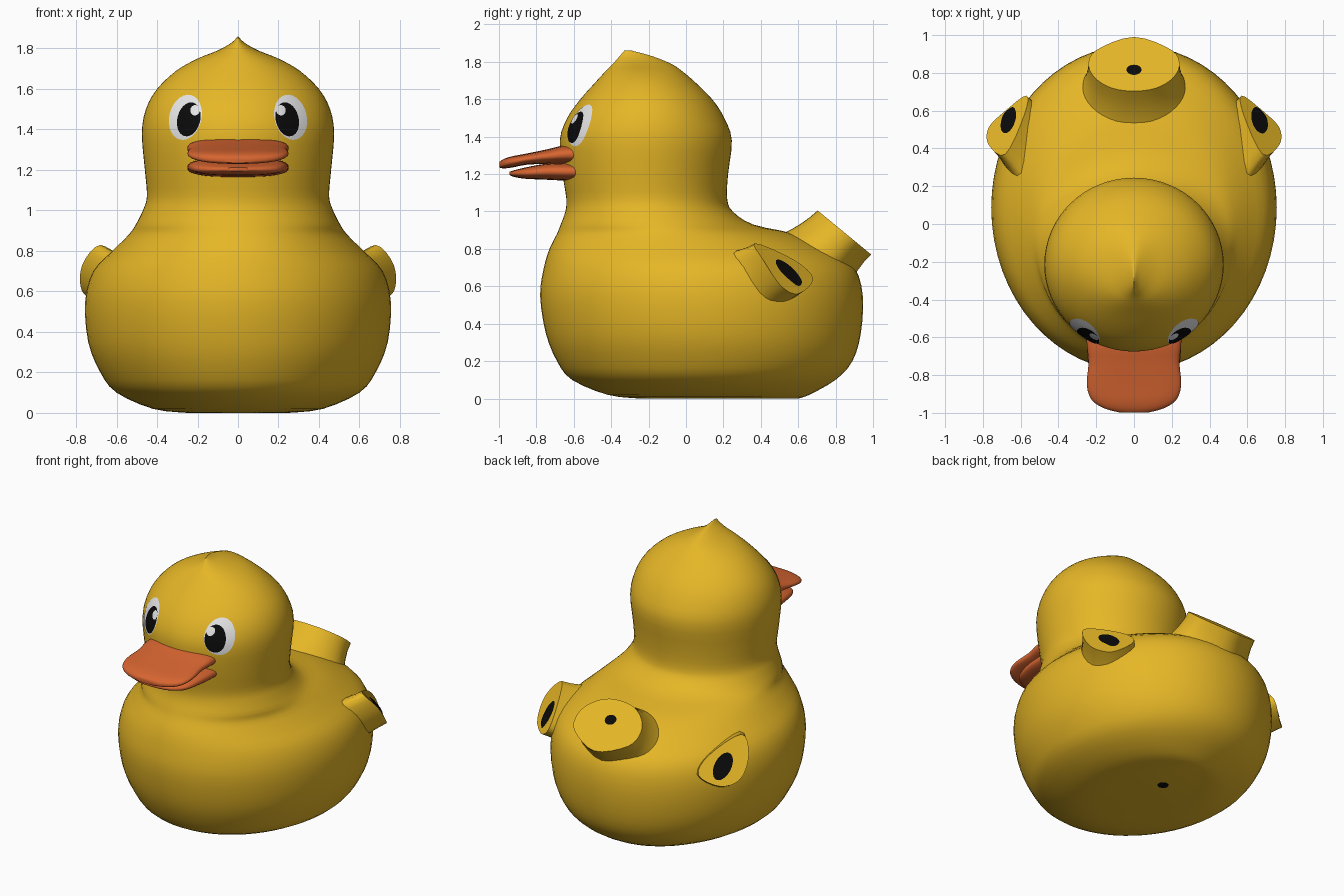
import bpy
import bmesh
from math import cos, sin, pi, radians
from mathutils import Vector
from mathutils.bvhtree import BVHTree

if "Cube" in bpy.data.objects:
    bpy.data.objects.remove(bpy.data.objects["Cube"], do_unlink=True)


def material(name, colour):
    mat = bpy.data.materials.new(name)
    mat.use_nodes = True
    mat.diffuse_color = (*colour, 1)
    mat.node_tree.nodes["Principled BSDF"].inputs["Base Color"].default_value = (*colour, 1)
    return mat


YELLOW = material("duck yellow", (0.79, 0.47, 0.02))
ORANGE = material("bill orange", (0.68, 0.13, 0.03))
WHITE = material("eye white", (0.82, 0.82, 0.82))
BLACK = material("black", (0.003, 0.003, 0.003))


def add_object(name, verts, faces, mat, angle, facing=None):
    mesh = bpy.data.meshes.new(name)
    mesh.from_pydata([tuple(v) for v in verts], [], faces)
    bm = bmesh.new()
    bm.from_mesh(mesh)
    bmesh.ops.recalc_face_normals(bm, faces=bm.faces)
    if facing and sum(f.normal.dot(facing) for f in bm.faces) < 0:
        bmesh.ops.reverse_faces(bm, faces=bm.faces)
    bm.to_mesh(mesh)
    bm.free()
    mesh.materials.append(mat)
    obj = bpy.data.objects.new(name, mesh)
    bpy.context.collection.objects.link(obj)
    bpy.ops.object.select_all(action="DESELECT")
    obj.select_set(True)
    bpy.context.view_layer.objects.active = obj
    bpy.ops.object.shade_smooth_by_angle(angle=radians(angle))
    return obj


def spline(points, steps, closed=False):
    """Catmull-Rom curve through points of any dimension."""
    pts = [Vector(p) for p in points]
    n = len(pts)
    pick = (lambda i: pts[i % n]) if closed else (lambda i: pts[max(0, min(n - 1, i))])
    out = []
    for i in range(n if closed else n - 1):
        a, b, c, d = (pick(i + k) for k in (-1, 0, 1, 2))
        for s in range(steps):
            t = s / steps
            out.append((b * 2 + (c - a) * t + (a * 2 - b * 5 + c * 4 - d) * t ** 2
                        + (b * 3 - a - c * 3 + d) * t ** 3) / 2)
    return out if closed else out + [pts[-1]]


def loft(name, rings, mat, angle):
    n = len(rings[0])
    faces = [tuple(range(n)), tuple(range(len(rings) * n - n, len(rings) * n))]
    for r in range(len(rings) - 1):
        for i in range(n):
            j = (i + 1) % n
            faces.append((r * n + i, r * n + j, r * n + n + j, r * n + n + i))
    return add_object(name, [p for ring in rings for p in ring], faces, mat, angle)


def flared_stub(name, outline, base, growth):
    """Flat-ended stub that widens as it sinks into the body."""
    outline = spline(outline, 4, closed=True)
    centre = sum(outline, Vector((0, 0, 0))) / len(outline)
    rings = []
    for k in range(9):
        t = k / 8
        scale = 1 + (growth - 1) * t * t
        rings.append([centre.lerp(Vector(base), t) + (p - centre) * scale for p in outline])
    return loft(name, rings, YELLOW, 60)


def decal(name, target, centre, u, v, direction, lift, mat):
    """Oval plate dropped along a direction onto the target."""
    mesh = target.data
    tree = BVHTree.FromPolygons([x.co for x in mesh.vertices],
                                [tuple(p.vertices) for p in mesh.polygons])
    centre, u, v = Vector(centre), Vector(u), Vector(v)
    ray = Vector(direction).normalized()
    spots = [centre]
    rows, n = 6, 28
    for r in range(1, rows + 1):
        for i in range(n):
            a = 2 * pi * i / n
            spots.append(centre + (u * cos(a) + v * sin(a)) * r / rows)
    verts = []
    for p in spots:
        hit = tree.ray_cast(p - ray, ray)[0]
        verts.append((hit if hit else p) - ray * lift)
    faces = []
    for i in range(n):
        j = (i + 1) % n
        faces.append((0, 1 + i, 1 + j))
        for r in range(rows - 1):
            a = 1 + r * n
            faces.append((a + i, a + n + i, a + n + j, a + j))
    return add_object(name, verts, faces, mat, 60, facing=-ray)


# Body, neck and head in one skin: height, half width, front, back
sections = [
    (0, .25, -.25, .6), (.02, .42, -.42, .66), (.1, .6, -.61, .8), (.2, .68, -.69, .89),
    (.35, .74, -.75, .935), (.55, .755, -.78, .945), (.7, .715, -.76, .9), (.8, .62, -.73, .77),
    (.88, .54, -.69, .58), (.93, .505, -.67, .36), (1, .47, -.645, .25), (1.07, .45, -.64, .22),
    (1.2, .46, -.66, .225), (1.38, .475, -.675, .245), (1.5, .455, -.635, .205),
    (1.6, .4, -.565, .14), (1.69, .305, -.485, .05), (1.75, .2, -.43, -.02),
    (1.79, .1, -.39, -.08), (1.83, .03, -.355, -.18), (1.86, .002, -.33, -.29)]
rings = []
for z, w, front, back in spline(sections, 3):
    mid, half = (front + back) / 2, (back - front) / 2
    rings.append([(w * cos(a), mid + half * sin(a), z)
                  for a in (2 * pi * i / 64 for i in range(64))])
body = loft("body_and_head", rings, YELLOW, 50)

# Tail with a flat slanted end
half_tail = [(0, 1), (.2, .5), (.24, -.1), (.19, -.65), (.08, -1)]
tail_shape = half_tail + [(-x, t) for x, t in reversed(half_tail[1:])]
tail = flared_stub("tail", [(x, .85 + .14 * t, .885 - .115 * t) for x, t in tail_shape],
                   (0, .5, .6), 2)
decal("tail_hole", tail, (0, .81, .91), (.04, 0, 0), (0, .027, -.022),
      (0, -.635, -.77), .004, BLACK)

# Wings and eyes on both sides
wing_shape = [(.68, .37, .83), (.77, .42, .73), (.77, .51, .6),
              (.68, .6, .56), (.57, .68, .64), (.58, .58, .74)]
for s, side in ((1, "left"), (-1, "right")):
    wing = flared_stub(side + "_wing", [(s * x, y, z) for x, y, z in wing_shape],
                       (s * .38, .22, .5), 2)
    decal(side + "_wing_hole", wing, (s * .66, .545, .67), (s * -.02, .06, -.07),
          (s * .045, -.005, -.03), (s * -.57, -.6, -.6), .004, BLACK)

    def eye_part(name, x, z, w, h, lift, mat):
        decal(side + name, body, (s * x, -.6, z), (s * w, 0, w * .25),
              (s * -h * .25, 0, h), (0, 1, 0), lift, mat)
    eye_part("_eye_white", .26, 1.46, .077, .11, .004, WHITE)
    eye_part("_pupil", .243, 1.45, .055, .083, .0065, BLACK)
    eye_part("_eye_glint", .212, 1.495, .023, .025, .009, WHITE)

# Hole under the body
decal("base_hole", body, (0, .28, 0), (.035, 0, 0), (0, .035, 0), (0, 0, 1), .002, BLACK)


# Bill halves: depth, half width, top, bottom
def bill(name, rows):
    def power(c):
        return abs(c) ** .75 * (1 if c > 0 else -1)
    rings = []
    for y, w, top, low in spline(rows, 3):
        rings.append([(w * power(cos(a)), y, (top + low) / 2 + (top - low) / 2 * power(sin(a)))
                      for a in (2 * pi * i / 32 for i in range(32))])
    return loft(name, rings, ORANGE, 60)


bill("upper_bill", [(-.5, .25, 1.36, 1.25), (-.64, .25, 1.355, 1.255), (-.73, .24, 1.335, 1.255),
                    (-.85, .25, 1.31, 1.25), (-.93, .225, 1.295, 1.235),
                    (-.975, .16, 1.28, 1.23), (-.997, .08, 1.265, 1.235)])
bill("lower_bill", [(-.5, .25, 1.26, 1.165), (-.64, .25, 1.26, 1.165), (-.75, .24, 1.255, 1.17),
                    (-.86, .21, 1.235, 1.175), (-.92, .14, 1.22, 1.185),
                    (-.945, .06, 1.212, 1.195)])
